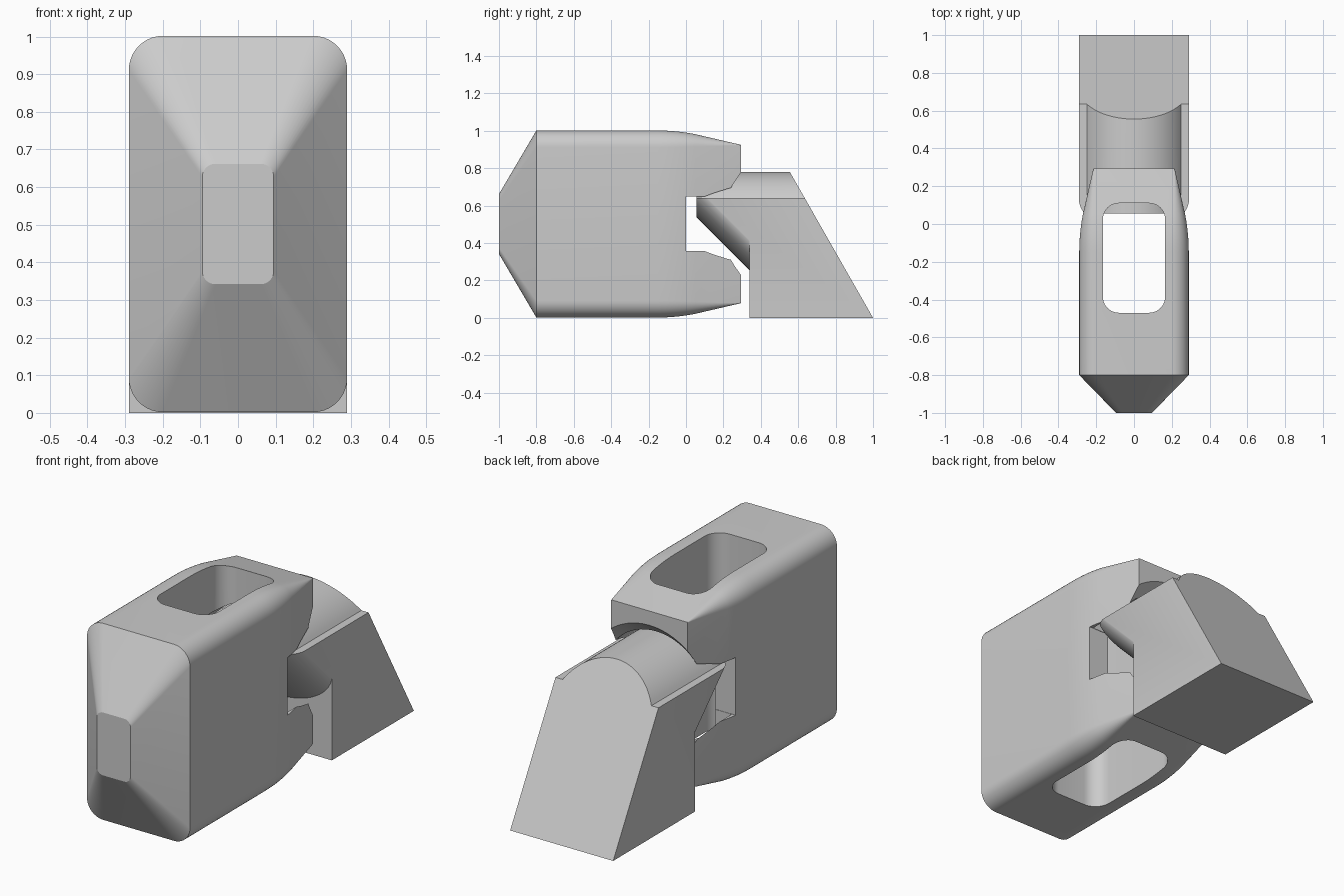
import bpy, bmesh, math

old = bpy.data.objects.get("Cube")
if old:
    bpy.data.objects.remove(old, do_unlink=True)

grey = bpy.data.materials.new("plain grey")
grey.use_nodes = True
COLOR = (0.6, 0.6, 0.6, 1)
grey.diffuse_color = COLOR
grey.node_tree.nodes["Principled BSDF"].inputs["Base Color"].default_value = COLOR


def loft(name, sections):
    """Closed solid through rings of matching 3D points."""
    bm = bmesh.new()
    rings = [[bm.verts.new(p) for p in ring] for ring in sections]
    n = len(rings[0])
    for a, b in zip(rings, rings[1:]):
        for i in range(n):
            j = (i + 1) % n
            bm.faces.new((a[i], a[j], b[j], b[i]))
    bm.faces.new(rings[0][::-1])
    bm.faces.new(rings[-1])
    bmesh.ops.recalc_face_normals(bm, faces=bm.faces)
    mesh = bpy.data.meshes.new(name)
    bm.to_mesh(mesh)
    bm.free()
    mesh.materials.append(grey)
    ob = bpy.data.objects.new(name, mesh)
    bpy.context.collection.objects.link(ob)
    return ob


def rounded(hx, hy, r, steps=10):
    """Rounded rectangle outline centred on the origin."""
    pts = []
    for k, (sx, sy) in enumerate(((1, 1), (-1, 1), (-1, -1), (1, -1))):
        for i in range(steps + 1):
            t = math.pi / 2 * (k + i / steps)
            pts.append((sx * (hx - r) + r * math.cos(t), sy * (hy - r) + r * math.sin(t)))
    return pts


def cut(ob, cutter):
    cutter.hide_render = True
    mod = ob.modifiers.new("cut", 'BOOLEAN')
    mod.operation, mod.solver, mod.object = 'DIFFERENCE', 'EXACT', cutter
    bpy.context.view_layer.objects.active = ob
    bpy.ops.object.modifier_apply(modifier=mod.name)
    bpy.data.objects.remove(cutter, do_unlink=True)


def smooth(ob, degrees):
    bpy.ops.object.select_all(action='DESELECT')
    ob.select_set(True)
    bpy.context.view_layer.objects.active = ob
    bpy.ops.object.shade_smooth_by_angle(angle=math.radians(degrees))


# Main body: tapered nose, straight middle, narrowing tail
stations = [(-1, .095, .16, .035), (-.8, .29, .5, .09), (-.15, .29, .5, .09)]
for i in range(1, 7):
    t = i / 6
    ease = .2 * t * t
    stations.append((-.15 + .2 * t, .29 - .095 * ease, .5 - .1 * ease, .09 - .12 * ease))
stations.append((.295, .215, .423, .002))
body = loft("body", [[(x, y, .502 + z) for x, z in rounded(hx, hz, r)]
                     for y, hx, hz, r in stations])

# Vertical hole through the body
cut(body, loft("hole_cutter", [[(x, y - .18, z) for x, y in rounded(.165, .29, .085)]
                               for z in (-.2, 1.2)]))

# Rear socket: flared round bore plus a slot open at both sides
ring = [2 * math.pi * i / 64 for i in range(64)]
cut(body, loft("bore_cutter", [[(r * math.cos(t), y, .503 + r * math.sin(t)) for t in ring]
                               for y, r in ((.002, .298), (.24, .298), (.4, .448))]))
cut(body, loft("slot_cutter", [[(-.4, y, .357), (.4, y, .357), (.4, y, .65), (-.4, y, .65)]
                               for y in (0, .4)]))
smooth(body, 25)

# Wedge block: arched ridge with side ledges and a sloping rear face
R, center = .293, .487
half = math.asin(.25 / R)
arch = [(R * math.sin(t), center + R * math.cos(t))
        for t in (half * (1 - i / 16) for i in range(33))]
outline = [(-.29, 0), (.29, 0), (.29, .64)] + arch + [(-.29, .64)]
wedge = loft("wedge_block", [[(x, .055, z) for x, z in outline],
                             [(x, 1 - .57 * z, z) for x, z in outline]])

# Rounded diagonal underside of the wedge tongue
a, b = .292, .18
under = [(a * math.sin(t), b * (1 - math.cos(t)))
         for t in (math.pi / 2 * (i / 20 - 1) for i in range(41))]
under = [(-.4, b)] + under + [(.4, b)]
cut(wedge, loft("underside_cutter", [[(-.4, y, -.2)] + [(x, y, .595 - y + s) for x, s in under]
                                     + [(.4, y, -.2)] for y in (-.1, .34)]))
smooth(wedge, 25)
